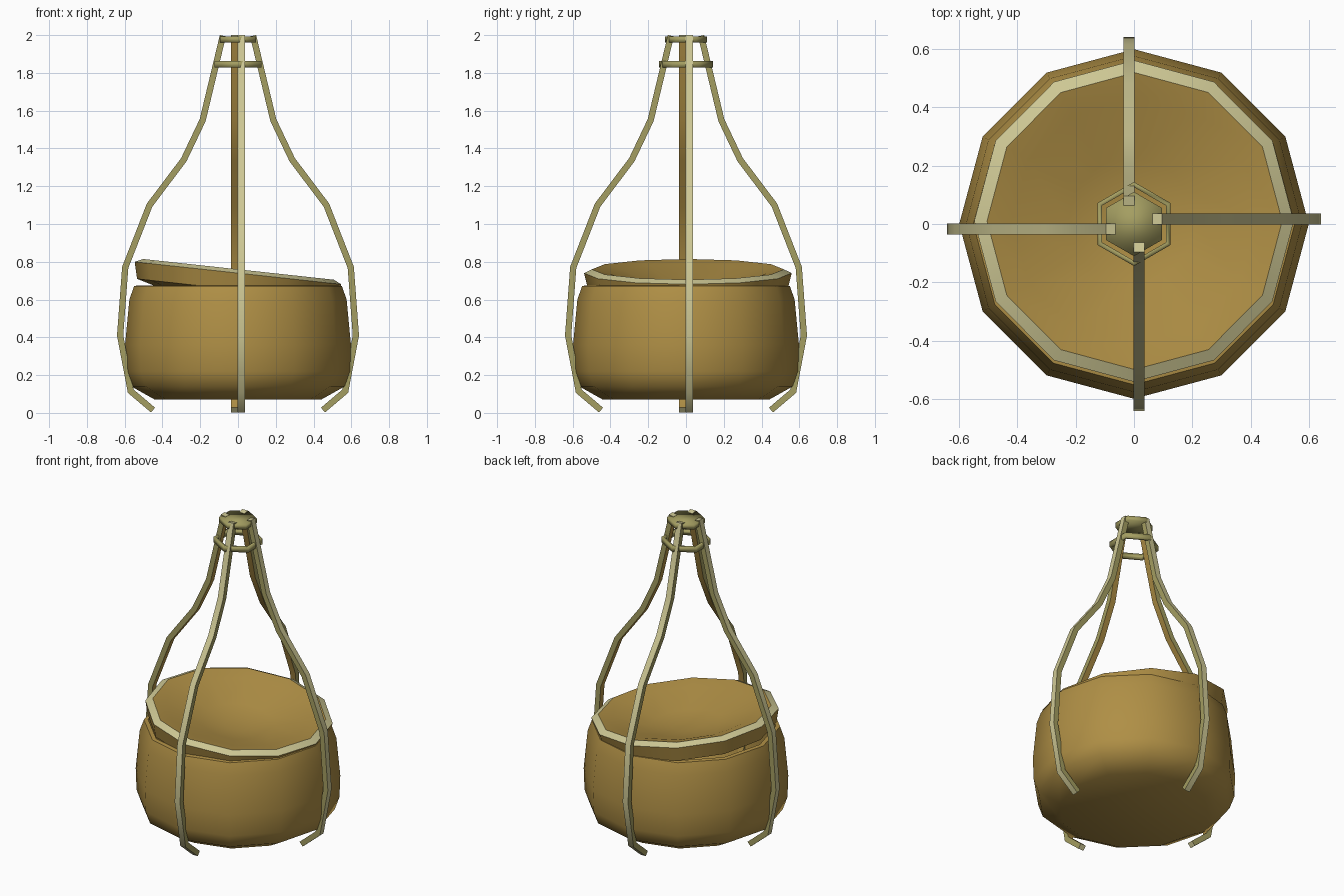
import bpy, bmesh, math
from mathutils import Vector, Matrix

if "Cube" in bpy.data.objects:
    bpy.data.objects.remove(bpy.data.objects["Cube"])


def material(name, rgb):
    m = bpy.data.materials.new(name)
    m.diffuse_color = (*rgb, 1)
    m.use_nodes = True
    m.node_tree.nodes["Principled BSDF"].inputs["Base Color"].default_value = m.diffuse_color
    return m


BROWN = material("wicker brown", (0.43, 0.275, 0.06))
PALE = material("pale straw", (0.62, 0.58, 0.30))
OLIVE = material("olive cane", (0.37, 0.34, 0.12))


def finish(name, bm, mats, smooth=0):
    me = bpy.data.meshes.new(name)
    bm.to_mesh(me)
    bm.free()
    for m in mats:
        me.materials.append(m)
    ob = bpy.data.objects.new(name, me)
    bpy.context.collection.objects.link(ob)
    if smooth:
        bpy.ops.object.select_all(action='DESELECT')
        ob.select_set(True)
        bpy.context.view_layer.objects.active = ob
        bpy.ops.object.shade_smooth_by_angle(angle=math.radians(smooth))
    return ob


def lathe(name, profile, sides, mats, turn=0.0, closed=False, caps=(True, True),
          bands=(), smooth=0):
    """Spin (radius, z) points; closed joins the profile ends, otherwise caps fill them."""
    bm = bmesh.new()
    rings = [[bm.verts.new((r * math.cos(turn + math.tau * i / sides),
                            r * math.sin(turn + math.tau * i / sides), z))
              for i in range(sides)] for r, z in profile]
    n = len(rings)
    for k in range(n if closed else n - 1):
        a, b = rings[k], rings[(k + 1) % n]
        for i in range(sides):
            j = (i + 1) % sides
            f = bm.faces.new((a[i], a[j], b[j], b[i]))
            f.material_index = 1 if k in bands else 0
    if closed:
        bmesh.ops.recalc_face_normals(bm, faces=bm.faces)
    else:
        if caps[0]:
            bm.faces.new(rings[0][::-1])
        if caps[1]:
            bm.faces.new(rings[-1])
    return finish(name, bm, mats, smooth)


# Basket body, open at the top under the lid
lathe("basket_body", [(0.44, 0.07), (0.565, 0.14), (0.593, 0.22), (0.598, 0.36),
                      (0.575, 0.60), (0.55, 0.672), (0.525, 0.675)],
      12, [BROWN], caps=(True, False), smooth=45)

# Tilted, dished lid with a pale sloping rim
lid = lathe("basket_lid", [(0.43, -0.115), (0.528, -0.088), (0.55, 0.0),
                           (0.508, 0.02), (0.42, 0.0), (0.22, -0.065), (0.08, -0.085)],
            12, [BROWN, PALE], bands=(2,), smooth=31)
lid.location = (0, 0.01, 0.74)
lid.rotation_euler = (0, math.radians(6.2), 0)

# Top cap and binding ring, both hexagonal
lathe("top_cap", [(0.110, 1.962), (0.110, 1.992)], 6, [OLIVE], turn=math.pi / 6, smooth=100)
lathe("binding_ring", [(0.126, 1.828), (0.144, 1.828), (0.144, 1.862), (0.126, 1.862)],
      6, [OLIVE], turn=math.pi / 6, closed=True, smooth=100)

# Four bent canes: pale outside, olive sides, brown inside
PATH = [(0.08, 1.997), (0.187, 1.55), (0.287, 1.34), (0.468, 1.10),
        (0.597, 0.77), (0.624, 0.41), (0.568, 0.115), (0.45, 0.015)]


def cane(name, angle):
    pts = [Vector(p) for p in PATH]
    dirs = [(b - a).normalized() for a, b in zip(pts, pts[1:])]
    half_t, half_w, shift = 0.0165, 0.019, 0.017
    bm = bmesh.new()
    rings = []
    for i, p in enumerate(pts):
        d0, d1 = dirs[max(i - 1, 0)], dirs[min(i, len(dirs) - 1)]
        t = (d0 + d1).normalized()
        out = Vector((-t.y, t.x)) * half_t / t.dot(d0)
        rings.append([bm.verts.new((p.x + s * out.x, shift + w * half_w, p.y + s * out.y))
                      for s, w in ((1, -1), (1, 1), (-1, 1), (-1, -1))])
    for a, b in zip(rings, rings[1:]):
        for i in range(4):
            j = (i + 1) % 4
            f = bm.faces.new((a[i], a[j], b[j], b[i]))
            f.material_index = (0, 1, 2, 1)[i]
    for r in (rings[0], rings[-1]):
        bm.faces.new(r).material_index = 0
    bmesh.ops.recalc_face_normals(bm, faces=bm.faces)
    bmesh.ops.rotate(bm, verts=bm.verts, cent=(0, 0, 0), matrix=Matrix.Rotation(angle, 3, 'Z'))
    finish(name, bm, [PALE, OLIVE, BROWN], smooth=45)


for k, side in enumerate(("right", "back", "left", "front")):
    cane(side + "_cane", k * math.pi / 2)
